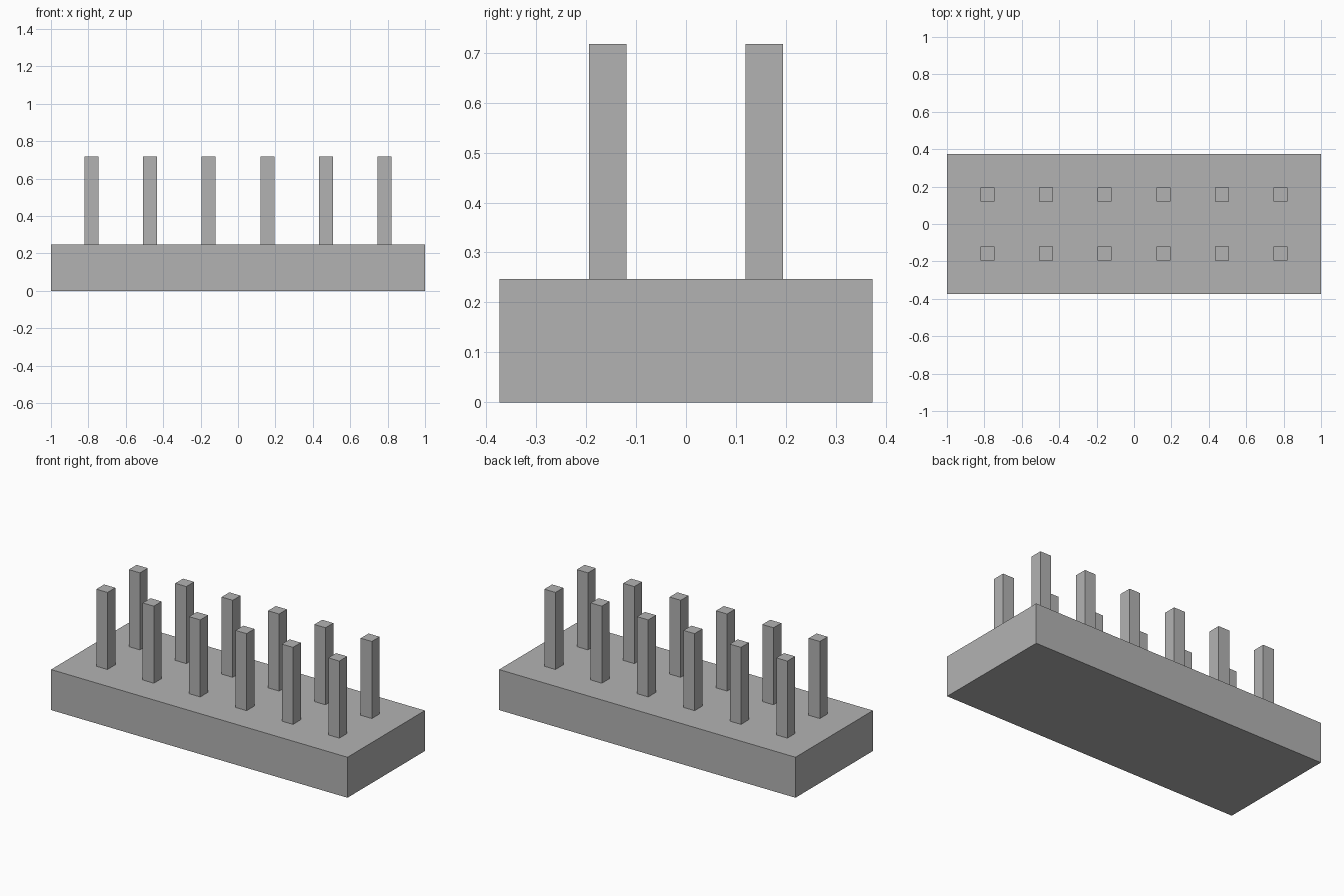
import bpy

cube = bpy.data.objects.get("Cube")
if cube:
    bpy.data.objects.remove(cube, do_unlink=True)

# Plain grey material
GREY = (0.45, 0.45, 0.45, 1.0)
grey = bpy.data.materials.new("plain_grey")
grey.use_nodes = True
grey.diffuse_color = GREY
grey.node_tree.nodes["Principled BSDF"].inputs["Base Color"].default_value = GREY


def box(name, x, y, bottom, size):
    """Add a flat-shaded box standing on the given height."""
    bpy.ops.mesh.primitive_cube_add(size=1, location=(x, y, bottom + size[2] / 2))
    obj = bpy.context.object
    obj.name = name
    obj.scale = size
    bpy.ops.object.transform_apply(location=False, rotation=False, scale=True)
    obj.data.materials.append(grey)
    return obj


BASE_HEIGHT = 0.247
PIN_WIDTH = 0.075
PIN_HEIGHT = 0.47
PITCH = 0.313
COLUMNS, ROWS = 6, 2

# Base block
box("base_block", 0, 0, 0, (2.0, 0.746, BASE_HEIGHT))

# Two rows of square pins
for row in range(ROWS):
    for col in range(COLUMNS):
        x = (col - (COLUMNS - 1) / 2) * PITCH
        y = (row - (ROWS - 1) / 2) * PITCH
        side = "front" if row == 0 else "back"
        box(f"{side}_pin_{col + 1}", x, y, BASE_HEIGHT,
            (PIN_WIDTH, PIN_WIDTH, PIN_HEIGHT))
